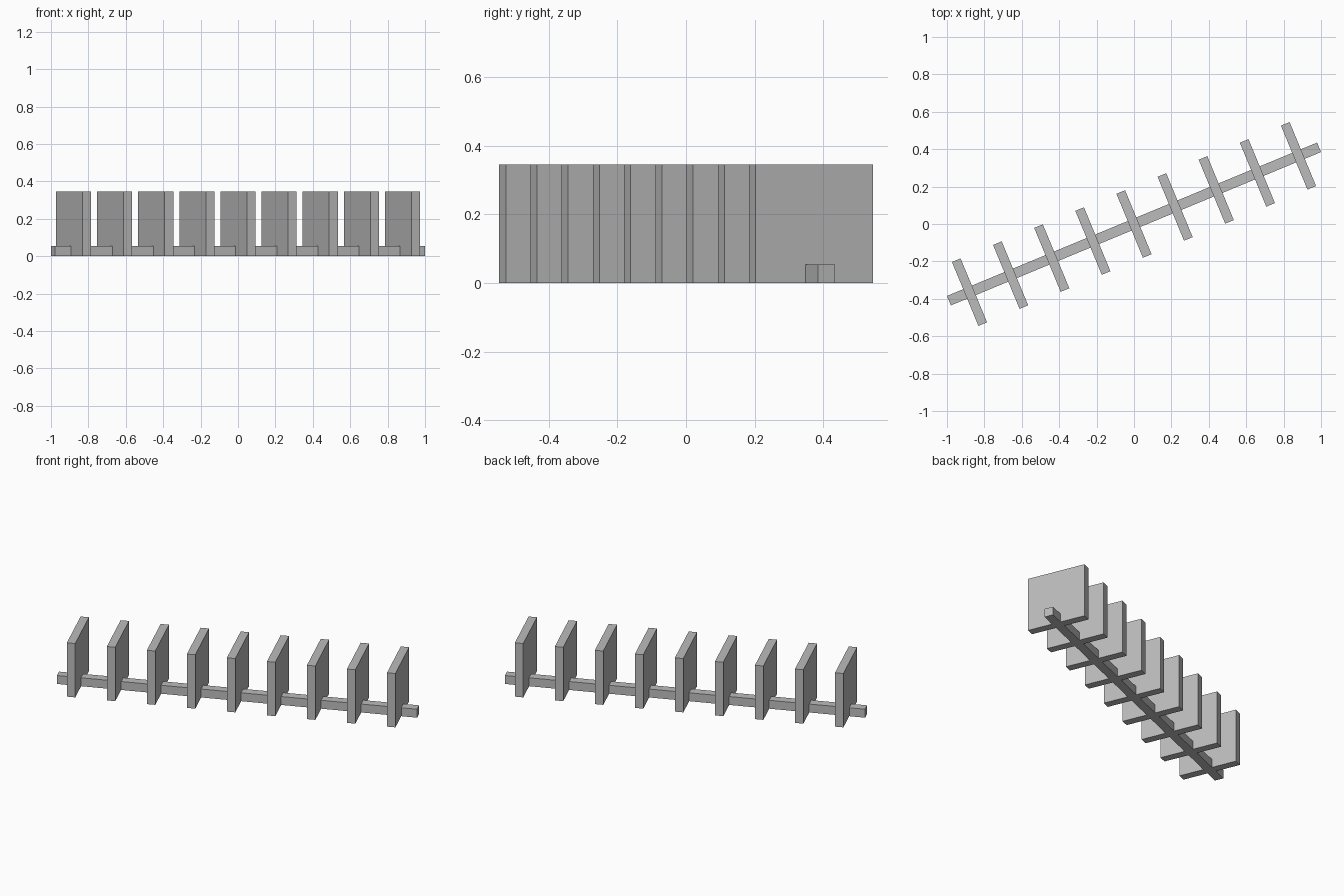
import bpy
from math import radians
from mathutils import Matrix

if "Cube" in bpy.data.objects:
    bpy.data.objects.remove(bpy.data.objects["Cube"], do_unlink=True)

ANGLE = radians(22.5)
SPACING = 0.238
TURN = Matrix.Rotation(ANGLE, 4, "Z")

grey = bpy.data.materials.new("plain_grey")
grey.use_nodes = True
colour = (0.5, 0.5, 0.5, 1)
grey.diffuse_color = colour
grey.node_tree.nodes["Principled BSDF"].inputs["Base Color"].default_value = colour


def block(name, along, size):
    """Box standing on the ground, placed along the slanted line."""
    bpy.ops.mesh.primitive_cube_add(size=1)
    ob = bpy.context.object
    ob.name = name
    place = Matrix.Translation((along, 0, size[2] / 2))
    ob.data.transform(TURN @ place @ Matrix.Diagonal((*size, 1)))
    ob.data.materials.append(grey)
    return ob


# Long ground rail
block("rail", 0, (2.142, 0.055, 0.054))

# Nine upright panels across the rail
for i in range(9):
    block(f"panel_{i + 1}", (i - 4) * SPACING, (0.05, 0.37, 0.345))
